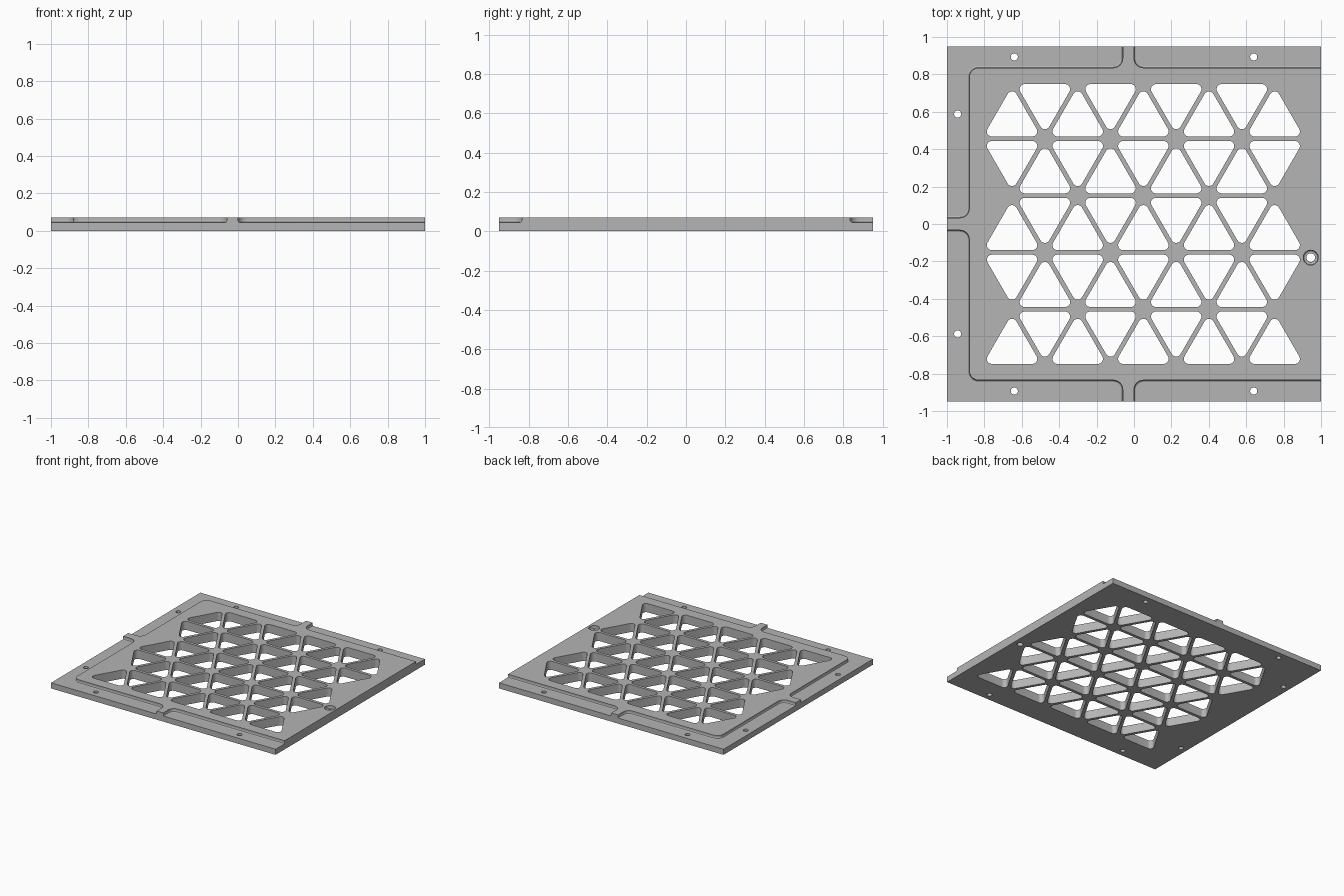
import bpy, bmesh, math
from mathutils import Vector

cube = bpy.data.objects.get("Cube")
if cube:
    bpy.data.objects.remove(cube, do_unlink=True)

HALF_X, HALF_Y, TOP, LEDGE = 1.0, 0.95, 0.07, 0.045
PITCH = 0.351                       # side of the triangle grid
ROW = PITCH * math.sqrt(3) / 2
GRID_X = 0.05

metal = bpy.data.materials.new("plain grey metal")
metal.use_nodes = True
metal.diffuse_color = (0.46, 0.46, 0.46, 1)
metal.node_tree.nodes["Principled BSDF"].inputs["Base Color"].default_value = metal.diffuse_color


def rounded(corners):
    """Outline from (x, y, radius) corners, each rounded by an arc."""
    out = []
    for i, (x, y, r) in enumerate(corners):
        p = Vector((x, y))
        if r == 0:
            out.append(p)
            continue
        a = (Vector(corners[i - 1][:2]) - p).normalized()
        b = (Vector(corners[(i + 1) % len(corners)][:2]) - p).normalized()
        half = a.angle(b) / 2
        centre = p + (a + b).normalized() * r / math.sin(half)
        start = p + a * r / math.tan(half) - centre
        end = p + b * r / math.tan(half) - centre
        sweep = start.angle_signed(end)
        steps = max(2, round(abs(sweep) / math.radians(15)))
        for k in range(steps + 1):
            t = -sweep * k / steps
            out.append(centre + Vector((start.x * math.cos(t) - start.y * math.sin(t),
                                        start.x * math.sin(t) + start.y * math.cos(t))))
    return out


def circle(x, y, r):
    return [Vector((x + r * math.cos(math.tau * i / 24), y + r * math.sin(math.tau * i / 24)))
            for i in range(24)]


def prism(bm, outline, low, high, fillet=0):
    """Add an upright prism, optionally with a rounded lower rim."""
    part = bmesh.new()
    base = part.faces.new([part.verts.new((p.x, p.y, low)) for p in outline])
    rim = list(base.edges)
    moved = bmesh.ops.extrude_face_region(part, geom=[base], use_keep_orig=True)["geom"]
    bmesh.ops.translate(part, vec=(0, 0, high - low),
                        verts=[v for v in moved if isinstance(v, bmesh.types.BMVert)])
    bmesh.ops.recalc_face_normals(part, faces=part.faces)
    if fillet:
        bmesh.ops.bevel(part, geom=rim, offset=fillet, segments=2, profile=0.5, affect='EDGES')
    mesh = bpy.data.meshes.new("part")
    part.to_mesh(mesh)
    part.free()
    bm.from_mesh(mesh)
    bpy.data.meshes.remove(mesh)


def make_object(name, bm):
    mesh = bpy.data.meshes.new(name)
    bm.to_mesh(mesh)
    bm.free()
    mesh.materials.append(metal)
    obj = bpy.data.objects.new(name, mesh)
    bpy.context.collection.objects.link(obj)
    return obj


# Base slab
bm = bmesh.new()
prism(bm, [Vector((sx * HALF_X, sy * HALF_Y)) for sx, sy in ((-1, -1), (1, -1), (1, 1), (-1, 1))], 0, TOP)
plate = make_object("vent_plate", bm)

# Stepped ledges, leaving a tab on the left, front and back edges
ledges = bmesh.new()
for s in (1, -1):
    corner = [(-1.1, 0.033, 0), (-0.88, 0.033, 0.05), (-0.88, 0.835, 0.05),
              (-0.06, 0.835, 0.05), (-0.06, 1.1, 0), (-1.1, 1.1, 0)]
    side = [(0, 0.835, 0.05), (1.1, 0.835, 0), (1.1, 1.1, 0), (0, 1.1, 0)]
    for shape in (corner, side):
        prism(ledges, rounded([(x, y * s, r) for x, y, r in shape]), LEDGE, 0.2, 0.01)

# Counterbore around the single fixing on the right edge
prism(ledges, circle(0.945, -0.18, 0.04), LEDGE, 0.2, 0.008)

# Triangular openings, alternating up and down
holes = bmesh.new()
reach = PITCH / math.sqrt(3) - 2 * 0.012
for row in range(-2, 3):
    for col in range(-4, 5):
        up = 1 if (row + col) % 2 == 0 else -1
        cx = GRID_X + col * PITCH / 2
        cy = row * ROW - up * ROW / 6
        tri = [(cx + reach * math.cos(a), cy + up * reach * math.sin(a), 0.027)
               for a in (math.radians(d) for d in (90, 210, 330))]
        prism(holes, rounded(tri), -0.1, 0.2)

# Screw holes
for s in (1, -1):
    for x, y in ((-0.64, 0.893), (0.64, 0.893), (-0.943, 0.588)):
        prism(holes, circle(x, y * s, 0.019), -0.1, 0.2)
prism(holes, circle(0.945, -0.18, 0.023), -0.1, 0.2)

# Cut the slab and keep only the finished plate
cutters = [make_object("ledge_cutter", ledges), make_object("hole_cutter", holes)]
for cutter in cutters:
    cutter.hide_render = True
    mod = plate.modifiers.new(cutter.name, 'BOOLEAN')
    mod.operation, mod.solver, mod.object = 'DIFFERENCE', 'EXACT', cutter
bpy.context.view_layer.update()
result = bpy.data.meshes.new_from_object(plate.evaluated_get(bpy.context.evaluated_depsgraph_get()))
plate.modifiers.clear()
plate.data = result
result.name = "vent_plate"
for cutter in cutters:
    bpy.data.objects.remove(cutter, do_unlink=True)

bpy.ops.object.select_all(action='DESELECT')
plate.select_set(True)
bpy.context.view_layer.objects.active = plate
bpy.ops.object.shade_smooth_by_angle(angle=math.radians(20))
